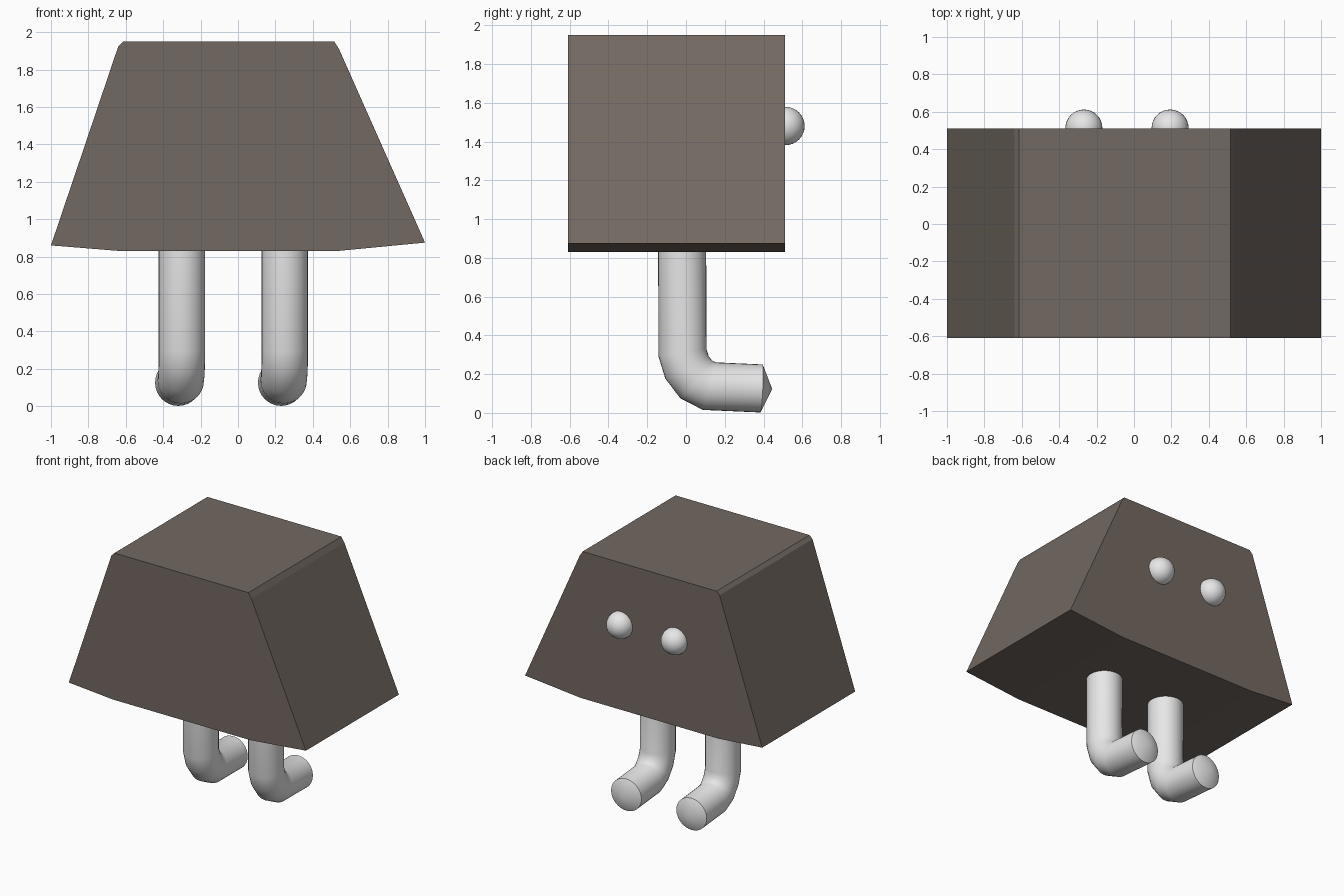
import bpy, bmesh, math
from mathutils import Vector

cube = bpy.data.objects.get("Cube")
if cube:
    bpy.data.objects.remove(cube, do_unlink=True)


def material(name, rgb):
    m = bpy.data.materials.new(name)
    m.use_nodes = True
    m.diffuse_color = (*rgb, 1)
    m.node_tree.nodes["Principled BSDF"].inputs["Base Color"].default_value = (*rgb, 1)
    return m


brown = material("dusty brown", (0.17, 0.14, 0.12))
white = material("off white", (0.8, 0.8, 0.8))


def finish(name, bm, mat, smooth=False):
    bmesh.ops.recalc_face_normals(bm, faces=bm.faces)
    mesh = bpy.data.meshes.new(name)
    bm.to_mesh(mesh)
    bm.free()
    mesh.materials.append(mat)
    obj = bpy.data.objects.new(name, mesh)
    bpy.context.collection.objects.link(obj)
    if smooth:
        bpy.ops.object.select_all(action="DESELECT")
        obj.select_set(True)
        bpy.context.view_layer.objects.active = obj
        bpy.ops.object.shade_smooth_by_angle(angle=math.radians(35))
    return obj


# Body: slightly lopsided trapezoid extruded front to back
FRONT, BACK = -0.61, 0.51
outline = [(-1, 0.86), (-0.63, 0.83), (0.53, 0.83), (1, 0.875),
           (0.54, 1.91), (0.515, 1.95), (-0.615, 1.95), (-0.64, 1.925)]
bm = bmesh.new()
face = bm.faces.new([bm.verts.new((x, FRONT, z)) for x, z in outline])
ext = bmesh.ops.extrude_face_region(bm, geom=[face])
bmesh.ops.translate(bm, vec=(0, BACK - FRONT, 0),
                    verts=[v for v in ext["geom"] if isinstance(v, bmesh.types.BMVert)])
finish("body", bm, brown)


# Legs: bent tubes with a shallow cone on the toe
SIDES, RADIUS = 32, 0.124
path = [(-0.02, 0.9), (-0.018, 0.31), (0.005, 0.235), (0.053, 0.172),
        (0.12, 0.138), (0.39, 0.126)]


def leg(name, x):
    # the foot drifts a little toward the right as it runs back
    pts = [Vector((x - 0.05 * max(0, y), y, z)) for y, z in path]
    bm = bmesh.new()
    rings = []
    for i, p in enumerate(pts):
        before = (p - pts[i - 1]).normalized() if i else None
        after = (pts[i + 1] - p).normalized() if i < len(pts) - 1 else None
        before, after = before or after, after or before
        tangent = (before + after).normalized()
        side = Vector((1, 0, 0))
        side = (side - tangent * side.dot(tangent)).normalized()
        up = tangent.cross(side)
        stretch = 1 / tangent.dot(before)      # keeps the tube width at bends
        rings.append([bm.verts.new(p + RADIUS * (side * math.cos(a) + up * stretch * math.sin(a)))
                      for a in (math.tau * k / SIDES for k in range(SIDES))])
    for r, s in zip(rings, rings[1:]):
        for k in range(SIDES):
            n = (k + 1) % SIDES
            bm.faces.new((r[k], r[n], s[n], s[k]))
    bm.faces.new(rings[0])
    tip = bm.verts.new(pts[-1] + (pts[-1] - pts[-2]).normalized() * 0.055)
    for k in range(SIDES):
        bm.faces.new((rings[-1][k], rings[-1][(k + 1) % SIDES], tip))
    finish(name, bm, white, True)


leg("right_leg", -0.3)
leg("left_leg", 0.25)


# Eyes: balls half sunk in the back wall
for name, x in (("right_eye", -0.268), ("left_eye", 0.193)):
    bm = bmesh.new()
    bmesh.ops.create_uvsphere(bm, u_segments=32, v_segments=16, radius=0.099)
    bmesh.ops.translate(bm, vec=(x, 0.513, 1.48), verts=bm.verts)
    finish(name, bm, white, True)
